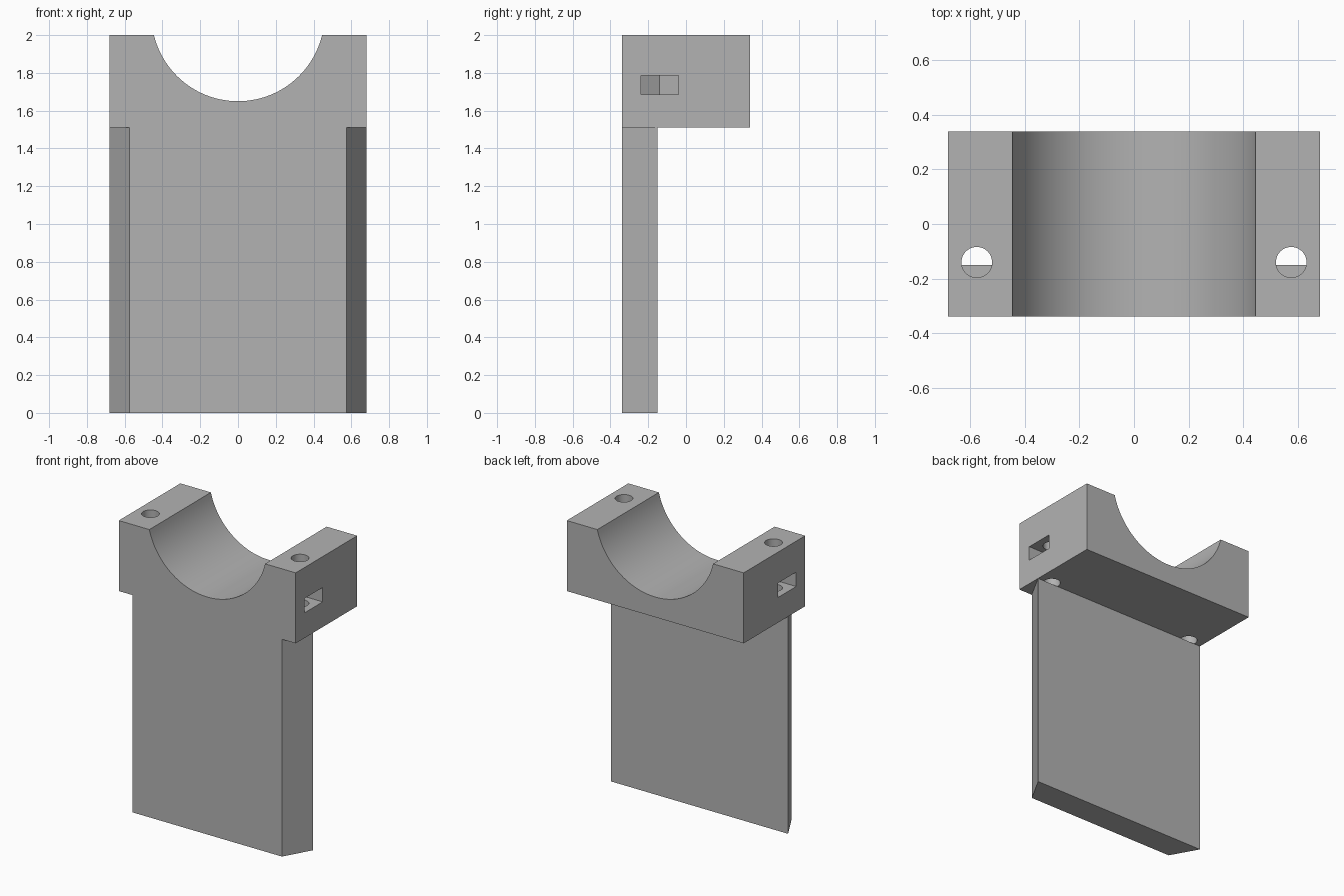
import bpy
import bmesh
from math import sin, cos, asin, pi, radians

cube = bpy.data.objects.get("Cube")
if cube:
    bpy.data.objects.remove(cube, do_unlink=True)

# Main dimensions
HALF_W, HALF_D, HEIGHT = 0.68, 0.338, 2.0
BLOCK_BASE = 1.51
PLATE_BACK, PLATE_FRONT_W = -0.15, 0.575
BORE_R, BORE_Z = 0.458, 2.108
BOLT_X, BOLT_Y, BOLT_R = 0.575, -0.14, 0.056
SLOT_Z0, SLOT_Z1, SLOT_HALF = 1.685, 1.785, 0.099

grey = bpy.data.materials.new("plain grey")
grey.use_nodes = True
colour = (0.45, 0.45, 0.45, 1)
grey.diffuse_color = colour
grey.node_tree.nodes["Principled BSDF"].inputs["Base Color"].default_value = colour


def prism(name, outline, offset):
    """Extrude a closed 3D outline along an offset vector."""
    bm = bmesh.new()
    face = bm.faces.new([bm.verts.new(p) for p in outline])
    ext = bmesh.ops.extrude_face_region(bm, geom=[face], use_keep_orig=True)
    moved = [g for g in ext["geom"] if isinstance(g, bmesh.types.BMVert)]
    bmesh.ops.translate(bm, verts=moved, vec=offset)
    bmesh.ops.recalc_face_normals(bm, faces=bm.faces)
    mesh = bpy.data.meshes.new(name)
    bm.to_mesh(mesh)
    bm.free()
    obj = bpy.data.objects.new(name, mesh)
    bpy.context.collection.objects.link(obj)
    obj.data.materials.append(grey)
    return obj


def combine(target, other, operation):
    """Apply a boolean and discard the helper."""
    other.hide_render = True
    bpy.context.view_layer.objects.active = target
    mod = target.modifiers.new(operation.title(), "BOOLEAN")
    mod.operation, mod.solver, mod.object = operation, "EXACT", other
    bpy.ops.object.modifier_apply(modifier=mod.name)
    bpy.data.objects.remove(other, do_unlink=True)


# Clamp block with the half-round saddle in its top
half = asin((BORE_Z - HEIGHT) / BORE_R)
arc = [pi + half + (pi - 2 * half) * i / 48 for i in range(49)]
profile = [(-HALF_W, BLOCK_BASE), (-HALF_W, HEIGHT)]
profile += [(BORE_R * cos(a), BORE_Z + BORE_R * sin(a)) for a in arc]
profile += [(HALF_W, HEIGHT), (HALF_W, BLOCK_BASE)]
bracket = prism("saddle_bracket", [(x, -HALF_D, z) for x, z in profile],
                (0, 2 * HALF_D, 0))

# Bolt holes and hexagon-ended nut slots on both sides
for side in (-1, 1):
    hole = [(side * BOLT_X + BOLT_R * cos(i * pi / 24),
             BOLT_Y + BOLT_R * sin(i * pi / 24), BLOCK_BASE - 0.1)
            for i in range(48)]
    combine(bracket, prism("bolt_hole_cutter", hole, (0, 0, 0.7)), "DIFFERENCE")

    radius = SLOT_HALF / cos(pi / 6)
    slot = [(HALF_W + 0.1, -SLOT_HALF), (HALF_W + 0.1, SLOT_HALF),
            (BOLT_X - radius / 2, SLOT_HALF), (BOLT_X - radius, 0),
            (BOLT_X - radius / 2, -SLOT_HALF)]
    outline = [(side * x, BOLT_Y + y, SLOT_Z0) for x, y in slot]
    combine(bracket, prism("nut_slot_cutter", outline,
                           (0, 0, SLOT_Z1 - SLOT_Z0)), "DIFFERENCE")

# Dovetail plate, wider at the back than at the front
dovetail = [(-PLATE_FRONT_W, -HALF_D, 0), (PLATE_FRONT_W, -HALF_D, 0),
            (HALF_W, PLATE_BACK, 0), (-HALF_W, PLATE_BACK, 0)]
combine(bracket, prism("dovetail_plate", dovetail, (0, 0, BLOCK_BASE)), "UNION")

# Smooth the round surfaces, keep corners sharp
bpy.ops.object.select_all(action="DESELECT")
bracket.select_set(True)
bpy.context.view_layer.objects.active = bracket
bpy.ops.object.shade_smooth_by_angle(angle=radians(30))
